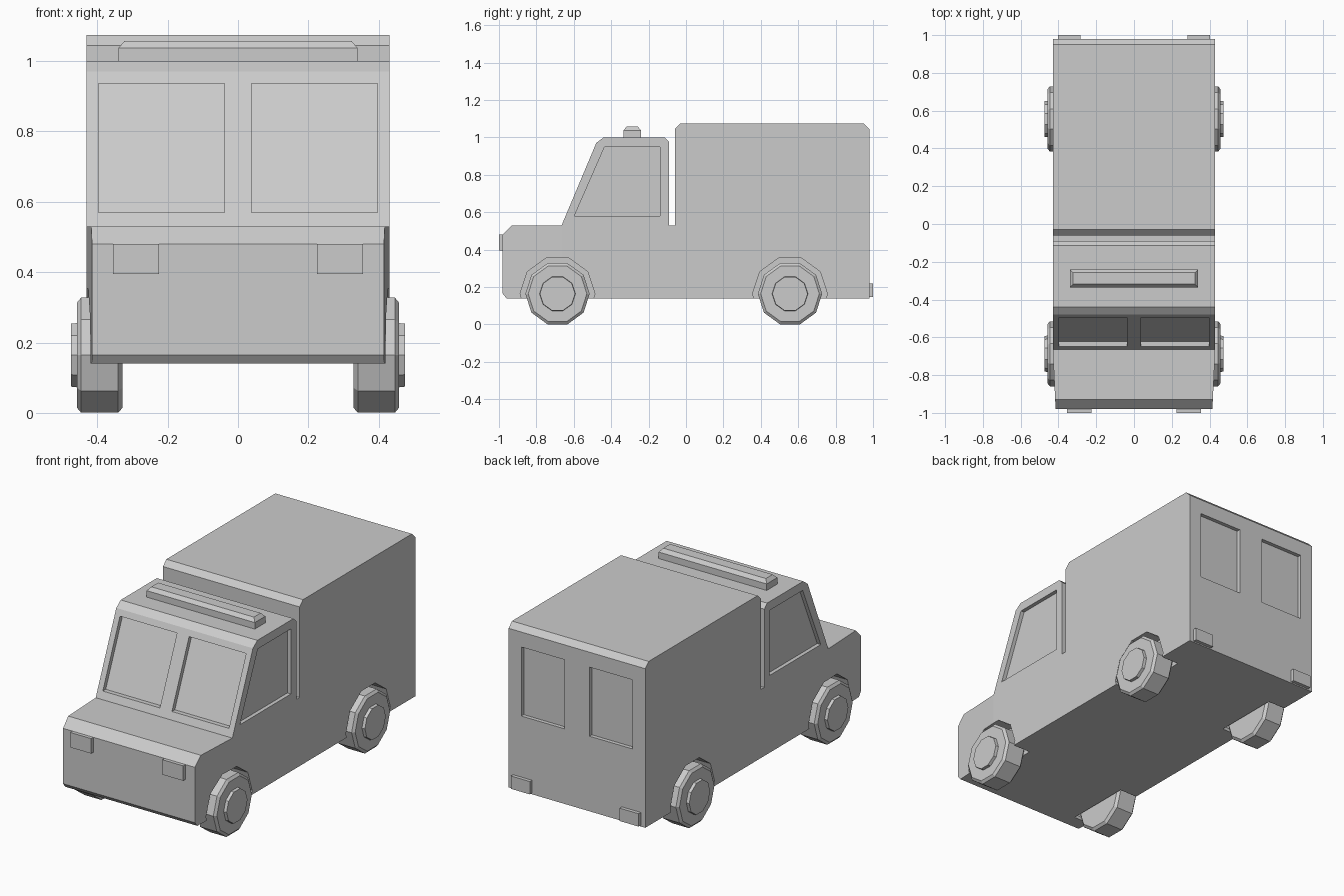
import bpy, bmesh, math
from mathutils import Vector

if "Cube" in bpy.data.objects:
    bpy.data.objects.remove(bpy.data.objects["Cube"])


def finish(name, bm):
    bmesh.ops.recalc_face_normals(bm, faces=bm.faces[:])
    mesh = bpy.data.meshes.new(name)
    bm.to_mesh(mesh)
    bm.free()
    ob = bpy.data.objects.new(name, mesh)
    bpy.context.collection.objects.link(ob)
    return ob


def loft(name, rings):
    """Skin a list of equal-length closed rings and cap both ends."""
    bm = bmesh.new()
    rows = [[bm.verts.new(p) for p in ring] for ring in rings]
    n = len(rows[0])
    for a, b in zip(rows, rows[1:]):
        for i in range(n):
            bm.faces.new((a[i], a[(i + 1) % n], b[(i + 1) % n], b[i]))
    bm.faces.new(rows[0])
    bm.faces.new(rows[-1])
    return finish(name, bm)


def side_prism(name, pts, x0, x1):
    return loft(name, [[(x, y, z) for y, z in pts] for x in (x0, x1)])


def block(name, x0, x1, y0, y1, z0, z1):
    return side_prism(name, [(y0, z0), (y1, z0), (y1, z1), (y0, z1)], x0, x1)


def decagon(x, r, cy, cz):
    return [(x, cy + r * math.cos(i * math.pi / 5), cz + r * math.sin(i * math.pi / 5))
            for i in range(10)]


# Van body: one side profile with the gap between cab and box
profile = [(-0.98, 0.165), (-0.96, 0.14), (0.98, 0.14), (0.98, 1.045), (0.95, 1.075),
           (-0.03, 1.075), (-0.06, 1.045), (-0.06, 0.53), (-0.09, 0.53), (-0.09, 0.975),
           (-0.115, 1.0), (-0.44, 1.0), (-0.48, 0.97), (-0.665, 0.53), (-0.93, 0.53),
           (-0.98, 0.48)]
body = side_prism("van_body", profile, -0.43, 0.43)

# Nose narrows slightly toward the front
bm = bmesh.new()
bm.from_mesh(body.data)
bmesh.ops.bisect_plane(bm, geom=bm.verts[:] + bm.edges[:] + bm.faces[:],
                       plane_co=(0, -0.665, 0), plane_no=(0, 1, 0))
for v in bm.verts:
    if v.co.y < -0.666:
        t = (-0.665 - v.co.y) / 0.315
        v.co.x = math.copysign(0.43 - 0.015 * t, v.co.x)
bm.to_mesh(body.data)
bm.free()

WHEEL_Z = 0.164
AXLES = {"front": -0.687, "rear": 0.556}

# Cutters for window recesses and wheel arches
cutters = []
screen = [(-0.90, 0.57), (-0.622, 0.57), (-0.468, 0.937), (-0.90, 0.937)]
side_window = [(-0.597, 0.58), (-0.138, 0.58), (-0.138, 0.95), (-0.435, 0.95)]
for s in (-1, 1):
    cutters.append(side_prism("windscreen_cut", screen, s * 0.038, s * 0.397))
    cutters.append(side_prism("side_window_cut", side_window, s * 0.408, s * 0.5))
    cutters.append(block("rear_window_cut", s * 0.078, s * 0.35, 0.958, 1.1, 0.567, 0.96))
    for y in AXLES.values():
        cutters.append(loft("arch_cut", [decagon(s * x, 0.2, y, WHEEL_Z) for x in (0.32, 0.5)]))

for c in cutters:
    mod = body.modifiers.new("cut", 'BOOLEAN')
    mod.operation = 'DIFFERENCE'
    mod.solver = 'EXACT'
    mod.object = c
dg = bpy.context.evaluated_depsgraph_get()
cut_mesh = bpy.data.meshes.new_from_object(body.evaluated_get(dg))
body.modifiers.clear()
body.data = cut_mesh
for c in cutters:
    bpy.data.objects.remove(c)

# Wheels: ten-sided tyre with bevelled rims and a raised hub
tyre = [(0.328, 0.157), (0.341, 0.172), (0.446, 0.172), (0.458, 0.157),
        (0.458, 0.096), (0.475, 0.094)]
for end, y in AXLES.items():
    for side, s in (("left", -1), ("right", 1)):
        loft(f"{end}_{side}_wheel", [decagon(s * x, r, y, WHEEL_Z) for x, r in tyre])

# Roof light bar with a bevelled top
loft("light_bar", [[(-x, y0, z), (x, y0, z), (x, y1, z), (-x, y1, z)]
                   for x, y0, y1, z in ((0.34, -0.335, -0.24, 0.995),
                                        (0.34, -0.335, -0.24, 1.037),
                                        (0.323, -0.318, -0.257, 1.057))])

# Headlights and tail lights
for side, s in (("left", -1), ("right", 1)):
    block(f"{side}_headlight", s * 0.224, s * 0.355, -1.0, -0.97, 0.395, 0.48)
    block(f"{side}_tail_light", s * 0.283, s * 0.402, 0.97, 1.0, 0.147, 0.22)
